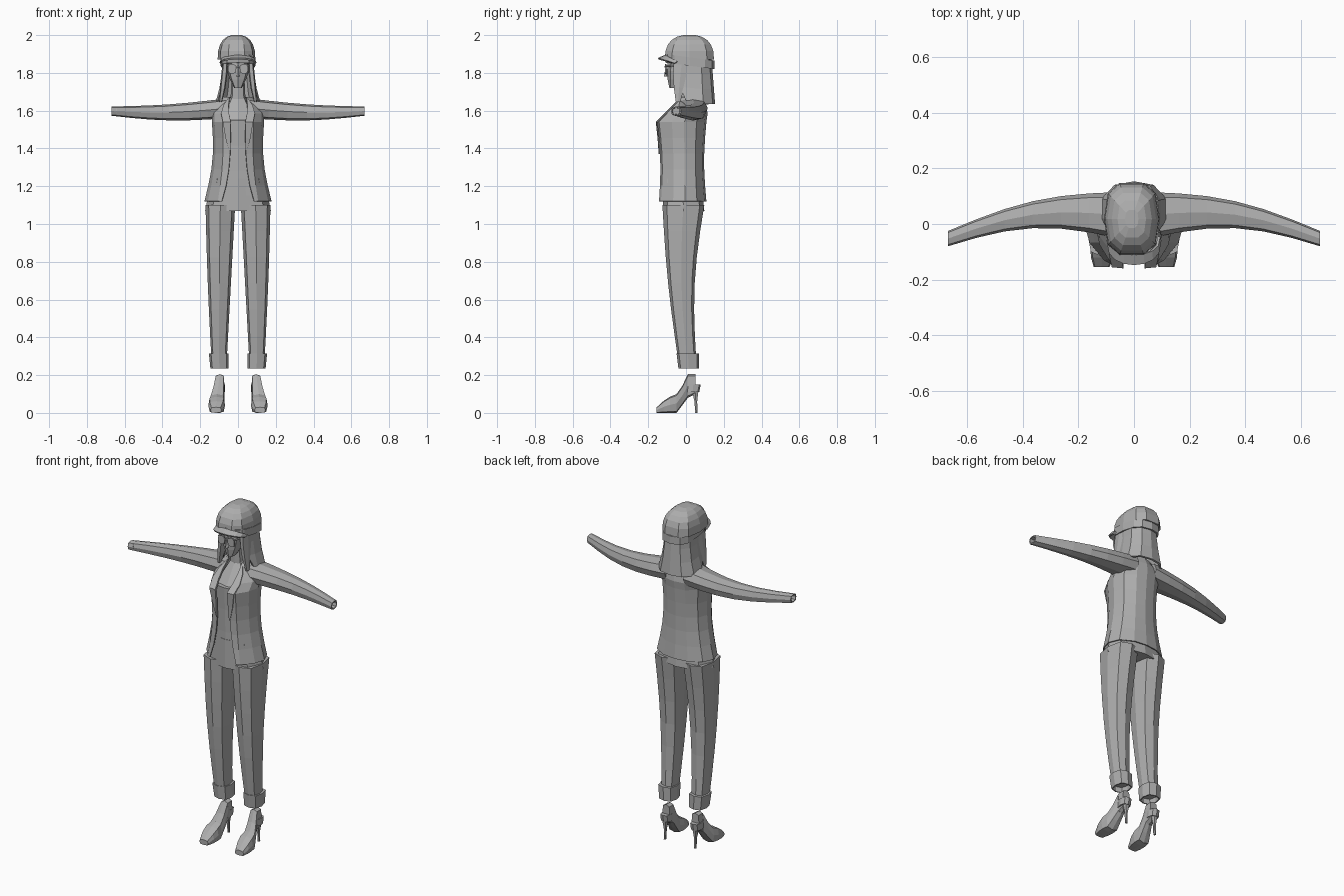
import bpy
import bmesh
from math import sin, cos, pi, copysign

cube = bpy.data.objects.get("Cube")
if cube:
    bpy.data.objects.remove(cube)

COLOUR = (0.42, 0.42, 0.42, 1)
grey = bpy.data.materials.new("plain_grey")
grey.use_nodes = True
grey.diffuse_color = COLOUR
grey.node_tree.nodes["Principled BSDF"].inputs["Base Color"].default_value = COLOUR


def swell(value, t):
    """Constant, or (start, end, bulge) blended along t."""
    if not isinstance(value, tuple):
        return value
    start, end, *bulge = value
    return start + (end - start) * t + sum(bulge) * sin(pi * t)


def fractions(steps):
    return [i / steps for i in range(steps + 1)]


def power(value, exponent):
    return copysign(abs(value) ** exponent, value)


def finish(name, bm, mirror, thickness=0):
    mesh = bpy.data.meshes.new(name)
    bm.to_mesh(mesh)
    bm.free()
    mesh.materials.append(grey)
    obj = bpy.data.objects.new(name, mesh)
    bpy.context.collection.objects.link(obj)
    if mirror:
        obj.modifiers.new("mirror", "MIRROR")
    if thickness:
        solid = obj.modifiers.new("thickness", "SOLIDIFY")
        solid.thickness = thickness
        solid.offset = 0


def bridge(bm, rows, closed):
    for low, high in zip(rows, rows[1:]):
        count = len(low)
        for i in range(count if closed else count - 1):
            j = (i + 1) % count
            bm.faces.new((low[i], low[j], high[j], high[i]))


def loft(name, axis, sections, sides=8, square=0.7, mirror=False, lean=0, hollow=False):
    """Skin rounded box sections (t, inner, outer, low, high) along an axis."""
    bm = bmesh.new()
    rows = []
    for t, inner, outer, low, high in sections:
        row = []
        for i in range(sides):
            angle = 2 * pi * i / sides
            a = (inner + outer + power(cos(angle), square) * (outer - inner)) / 2
            b = (low + high + power(sin(angle), square) * (high - low)) / 2
            place = {"x": (t, a, b), "y": (a, t, b), "z": (a, b, t - lean * b)}
            row.append(bm.verts.new(place[axis]))
        rows.append(row)
    bridge(bm, rows, True)
    bm.faces.new(rows[0][::-1])
    cap = bm.faces.new(rows[-1])
    bmesh.ops.recalc_face_normals(bm, faces=bm.faces)
    if hollow:
        bmesh.ops.inset_individual(bm, faces=[cap], thickness=0.007)
        bmesh.ops.inset_individual(bm, faces=[cap], thickness=0.001, depth=-0.03)
    finish(name, bm, mirror)


def tube(name, axis, start, end, outer, low, high, inner=None, steps=1, **options):
    """Swelling tube: centred on x, or a mirrored pair when inner is given."""
    sections = []
    for t in fractions(steps):
        far = swell(outer, t)
        near = -far if inner is None else swell(inner, t)
        sections.append((swell((start, end), t), near, far, swell(low, t), swell(high, t)))
    loft(name, axis, sections, mirror=inner is not None, **options)


def sheet(name, rows, thickness=0.006):
    """Half of a thin mirrored surface through rows of points."""
    bm = bmesh.new()
    bridge(bm, [[bm.verts.new(point) for point in row] for row in rows], False)
    bmesh.ops.recalc_face_normals(bm, faces=bm.faces)
    finish(name, bm, True, thickness)


# Trousers with turned-up cuffs
tube("trouser_legs", "z", 0.27, 1.1, inner=(0.06, 0.015), outer=(0.14, 0.172, 0.004),
     low=(-0.04, -0.125, -0.012), high=(0.055, 0.097, -0.03), steps=6)
tube("trouser_hips", "z", 1.07, 1.24, outer=(0.174, 0.14), low=-0.122, high=(0.097, 0.08), steps=2)
tube("trouser_cuffs", "z", 0.315, 0.235, inner=0.05, outer=(0.154, 0.146),
     low=(-0.05, -0.04), high=0.07, hollow=True)

# High-heeled shoes
tube("shoe_toes", "y", -0.155, -0.05, inner=(0.088, 0.072, -0.01), outer=(0.145, 0.15, 0.01),
     low=0, high=(0.03, 0.1, 0.01), steps=3, square=0.5)
tube("shoe_insteps", "y", -0.05, 0.01, inner=0.072, outer=(0.15, 0.122),
     low=(0, 0.08), high=(0.1, 0.205, -0.01), steps=2, square=0.5)
tube("shoe_ankles", "y", 0.01, 0.05, inner=0.072, outer=0.12,
     low=(0.08, 0.1), high=0.205, square=0.5)
tube("ankle_straps", "z", 0.11, 0.15, inner=0.07, outer=0.127, low=0, high=(0.07, 0.078))
tube("shoe_heels", "z", 0, 0.12, inner=(0.093, 0.08, 0.005), outer=(0.106, 0.118, -0.005),
     low=(0.048, 0.03, 0.005), high=(0.062, 0.068, -0.005), steps=2, sides=6)

# Shirt, chest and neck
tube("shirt", "z", 1.15, 1.55, outer=(0.115, 0.105, -0.01), low=(-0.12, -0.13, 0.005),
     high=0.08, steps=3, sides=12)
tube("chest", "z", 1.54, 1.67, outer=(0.11, 0.04), low=(-0.115, -0.03), high=(0.08, 0.06), steps=2)
tube("neck", "z", 1.65, 1.76, outer=(0.04, 0.035), low=-0.035, high=0.05)


# Open jacket with lapels, from hem to bust and from bust to shoulder
def jacket_row(t, z, gap, half, front, back):
    z, gap, half, front, back = (swell(v, t) for v in (z, gap, half, front, back))
    depth = back - front
    return [(gap, front, z), (max(gap + 0.01, 0.6 * half), front + 0.01, z),
            (0.9 * half, front + 0.3 * depth, z), (half, front + 0.55 * depth, z),
            (0.85 * half, front + 0.8 * depth, z), (0.45 * half, back - 0.01, z), (0, back, z)]


jacket = [jacket_row(t, z=(1.12, 1.54), gap=0.038 + 0.047 * (1 - t) ** 3, half=(0.175, 0.135, -0.022),
                     front=(-0.14, -0.15, 0.012), back=(0.105, 0.105, -0.012)) for t in fractions(5)]
jacket += [jacket_row(t, z=(1.54, 1.67), gap=(0.038, 0.045, 0.008), half=(0.135, 0.075, 0.025),
                      front=(-0.15, -0.02), back=(0.105, 0.085, 0.015)) for t in fractions(3)[1:]]
sheet("jacket_body", jacket)
collar = jacket[3:]
sheet("lapels", [[(x, y - 0.007, z), (x + 0.004 + 0.04 * sin(pi * t), y - 0.003, z)]
                 for t, ((x, y, z), *rest) in zip(fractions(len(collar) - 1), collar)])

# Sleeves with hollow ends
tube("sleeves", "x", 0.06, 0.67, inner=(-0.05, -0.08, 0.05), outer=(0.115, -0.025, 0.037),
     low=(1.56, 1.573, -0.018), high=(1.665, 1.622, -0.01), steps=6, hollow=True)

# Head, nose and glasses
tube("head", "z", 1.72, 1.9, outer=(0.02, 0.06, 0.018), low=(-0.088, -0.09, -0.012),
     high=(-0.03, 0.1, 0.04), steps=4)
tube("nose", "z", 1.78, 1.84, outer=(0.012, 0.006), low=(-0.118, -0.104), high=-0.09, sides=4)
tube("lenses", "y", -0.112, -0.104, inner=0.009, outer=0.054, low=1.795, high=1.847)
tube("glasses_bridge", "z", 1.828, 1.836, outer=0.014, low=-0.113, high=-0.106, sides=4)
tube("glasses_arms", "y", -0.108, 0.02, inner=(0.05, 0.062), outer=(0.058, 0.068),
     low=1.832, high=1.842, sides=4)


# Long hair: back curtain and front locks
def hair_row(t):
    z, side = swell((1.635, 1.87), t), swell((0.112, 0.078, -0.01), t)
    front, back = swell((0, -0.06, -0.012), t), swell((0.148, 0.13), t)
    lift = 0.02 * (1 - t)
    return [(side - 0.012, front, z + lift), (side, 0.02, z + lift / 2),
            (side, 0.6 * back, z), (0.6 * side, back - 0.012, z), (0, back, z)]


sheet("hair_curtain", [hair_row(t) for t in fractions(3)], thickness=0.012)
tube("hair_locks", "z", 1.645, 1.87, inner=(0.085, 0.055, -0.01), outer=(0.1, 0.08, 0.002),
     low=(-0.055, -0.07, -0.008), high=(-0.03, 0.03, 0.005), steps=3, sides=6)

# Slouchy cap: band, off-centre crown and visor
tube("cap_band", "z", 1.84, 1.885, outer=0.093, low=(-0.107, -0.112), high=0.15, sides=12, lean=0.13)
crown = []
for t in fractions(5):
    radius, rise = cos(1.4 * t) ** 0.8, sin(1.4 * t) ** 0.8
    x, y = 0.1 * radius, 0.135 * radius
    crown.append((1.87 + 0.1315 * rise, -0.008 - x, -0.008 + x, 0.018 - y, 0.018 + y))
loft("cap_crown", "z", crown, sides=10)


def visor_edge(half, y, reach, z, rise):
    arc = [(sin(pi / 2 * t), power(cos(pi / 2 * t), 0.7)) for t in fractions(4)]
    return [(half * s, y - reach * c, z + rise * c) for s, c in arc]


sheet("cap_visor", [visor_edge(0.09, -0.045, 0.065, 1.86, 0.03),
                    visor_edge(0.094, -0.06, 0.086, 1.85, 0.025)], thickness=0.01)
